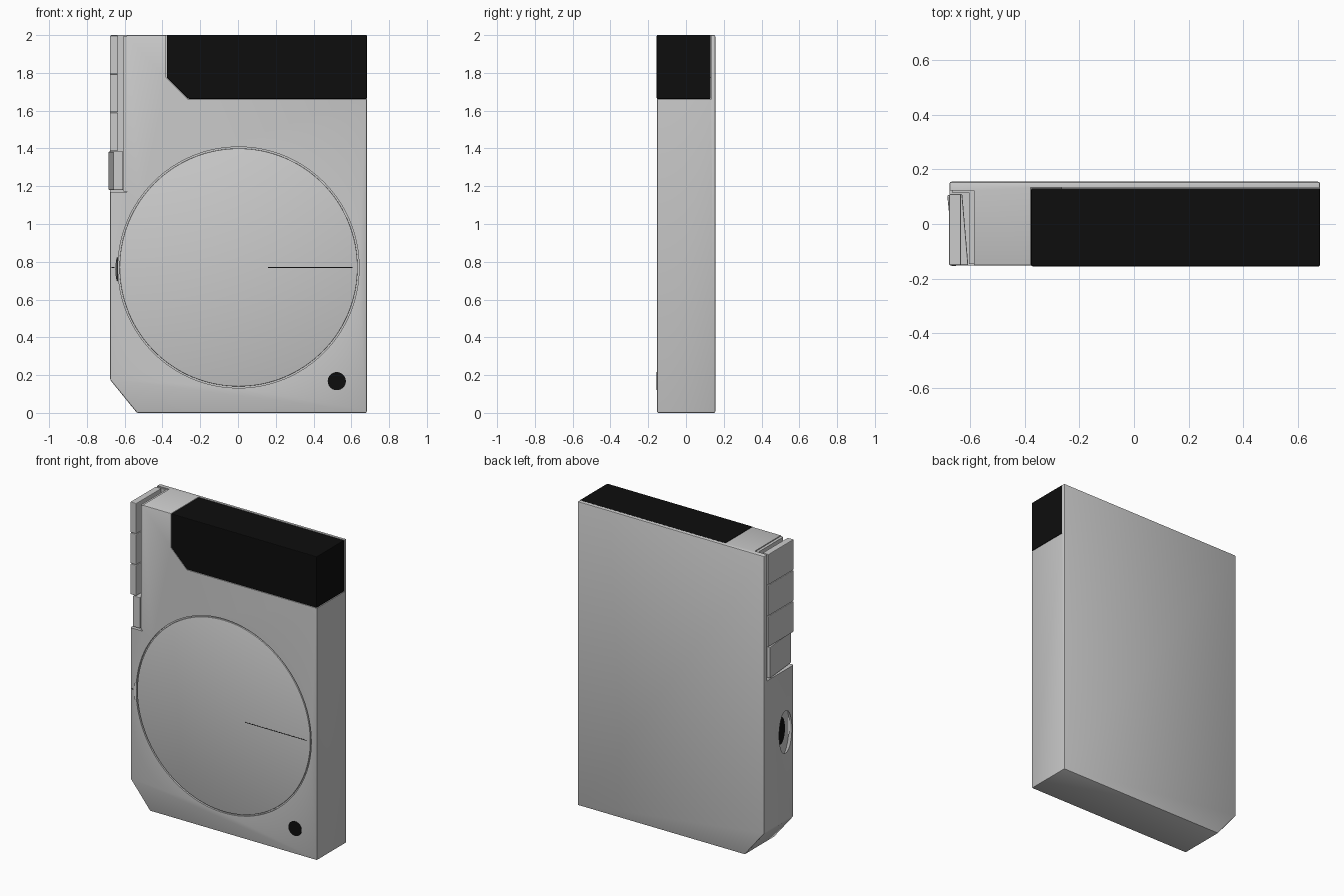
import bpy, bmesh, math
from mathutils import Matrix, Vector

if "Cube" in bpy.data.objects:
    bpy.data.objects.remove(bpy.data.objects["Cube"])


def finish(bm, name, mat=None, bevel=0.0, smooth=False):
    bmesh.ops.recalc_face_normals(bm, faces=bm.faces)
    me = bpy.data.meshes.new(name)
    bm.to_mesh(me)
    bm.free()
    ob = bpy.data.objects.new(name, me)
    bpy.context.collection.objects.link(ob)
    bpy.context.view_layer.objects.active = ob
    bpy.ops.object.select_all(action='DESELECT')
    ob.select_set(True)
    if mat:
        me.materials.append(mat)
    if bevel:
        m = ob.modifiers.new("edge", 'BEVEL')
        m.width, m.segments, m.limit_method = bevel, 2, 'ANGLE'
        m.angle_limit = math.radians(35)
        bpy.ops.object.modifier_apply(modifier=m.name)
    if smooth:
        bpy.ops.object.shade_smooth_by_angle(angle=math.radians(30))
    return ob


def prism(name, pts, lo, hi, axis='Y', **kw):
    """Extrude a 2D outline along Y (points are x,z) or Z (points are x,y)."""
    bm = bmesh.new()
    place = (lambda a, b, t: (a, t, b)) if axis == 'Y' else (lambda a, b, t: (a, b, t))
    face = bm.faces.new([bm.verts.new(place(a, b, lo)) for a, b in pts])
    ext = bmesh.ops.extrude_face_region(bm, geom=[face])
    move = Vector((0, hi - lo, 0)) if axis == 'Y' else Vector((0, 0, hi - lo))
    bmesh.ops.translate(bm, vec=move,
                        verts=[g for g in ext['geom'] if isinstance(g, bmesh.types.BMVert)])
    return finish(bm, name, **kw)


def rect(a0, a1, b0, b1):
    return [(a0, b0), (a1, b0), (a1, b1), (a0, b1)]


def disc(name, centre, r1, r2, depth, axis='Y', scale=(1, 1, 1), segs=128, **kw):
    bm = bmesh.new()
    bmesh.ops.create_cone(bm, cap_ends=True, segments=segs, radius1=r1, radius2=r2, depth=depth)
    turn = Matrix.Rotation(math.pi / 2, 4, 'X' if axis == 'Y' else 'Y')
    bm.transform(Matrix.Translation(centre) @ Matrix.Diagonal((*scale, 1)) @ turn)
    return finish(bm, name, **kw)


def cut(target, cutter):
    cutter.hide_render = True
    m = target.modifiers.new("cut", 'BOOLEAN')
    m.operation, m.solver, m.object = 'DIFFERENCE', 'EXACT', cutter
    bpy.context.view_layer.objects.active = target
    bpy.ops.object.modifier_apply(modifier=m.name)
    bpy.data.objects.remove(cutter)


black = bpy.data.materials.new("black")
black.diffuse_color = (0.004, 0.004, 0.004, 1)
black.use_nodes = True
black.node_tree.nodes["Principled BSDF"].inputs["Base Color"].default_value = black.diffuse_color

L, R, F, B = -0.677, 0.682, -0.153, 0.155
CX, CZ = 0.003, 0.77

# Main case with a clipped lower corner
body = prism("case", [(L, 0.175), (-0.535, 0), (R, 0), (R, 2), (L, 2)], F, B, bevel=0.007)

# Window corner, button channel, dial recess and thumb recess
cut(body, prism("window_cutter", [(-0.38, 2.2), (-0.38, 1.775), (-0.265, 1.66), (0.9, 1.66), (0.9, 2.2)],
                -0.4, 0.133))
cut(body, prism("channel_cutter", rect(-0.9, -0.587, 1.17, 2.2), -0.4, 0.122))
cut(body, disc("dial_cutter", (CX, F, CZ), 0.638, 0.638, 0.024))
cut(body, disc("thumb_cutter", (L, -0.068, CZ - 0.01), 0.045, 0.095, 0.076, axis='X',
               scale=(1, 0.95, 2), segs=48))
bpy.context.view_layer.objects.active = body
bpy.ops.object.select_all(action='DESELECT')
body.select_set(True)
bpy.ops.object.shade_smooth_by_angle(angle=math.radians(30))

# Dark floor of the thumb recess
disc("thumb_recess_floor", (L + 0.036, -0.068, CZ - 0.01), 0.045, 0.045, 0.004, axis='X',
     scale=(1, 0.95, 2), segs=48, mat=black)

# Black display block wrapping front, top and right side
prism("display_window", [(-0.377, 2), (-0.377, 1.776), (-0.264, 1.663), (R, 1.663), (R, 2)],
      F - 0.002, 0.131, mat=black, bevel=0.004)

# Round dial plate with a thin index line, and tick on the case edge
disc("dial_plate", (CX, F + 0.006, CZ), 0.63, 0.63, 0.012, bevel=0.003, smooth=True)
prism("dial_index_line", rect(0.16, 0.605, CZ - 0.002, CZ + 0.002), F - 0.001, F + 0.002, mat=black)
prism("edge_tick", rect(L + 0.008, L + 0.024, CZ - 0.002, CZ + 0.002), F - 0.001, F + 0.002, mat=black)

# Round black sensor
disc("sensor_dot", (0.523, F, 0.168), 0.048, 0.048, 0.004, segs=48, mat=black)

# Thin liner of the button channel
prism("channel_liner", [(-0.605, F + 0.006), (-0.586, F + 0.006), (-0.586, 0.123), (L + 0.01, 0.123),
                        (L + 0.01, 0.115), (-0.605, 0.115)], 1.172, 1.994, axis='Z')

# Three level side buttons and the tilted one below them
for i in range(3):
    z = 1.388 + i * 0.204
    prism(f"side_button_{i + 1}", rect(L - 0.001, -0.635, F + 0.002, 0.11), z, z + 0.201, axis='Z', bevel=0.004)
prism("tilted_button", [(-0.66, F + 0.002), (-0.608, F + 0.002), (-0.63, 0.11), (-0.685, 0.106)],
      1.18, 1.384, axis='Z', bevel=0.004)
